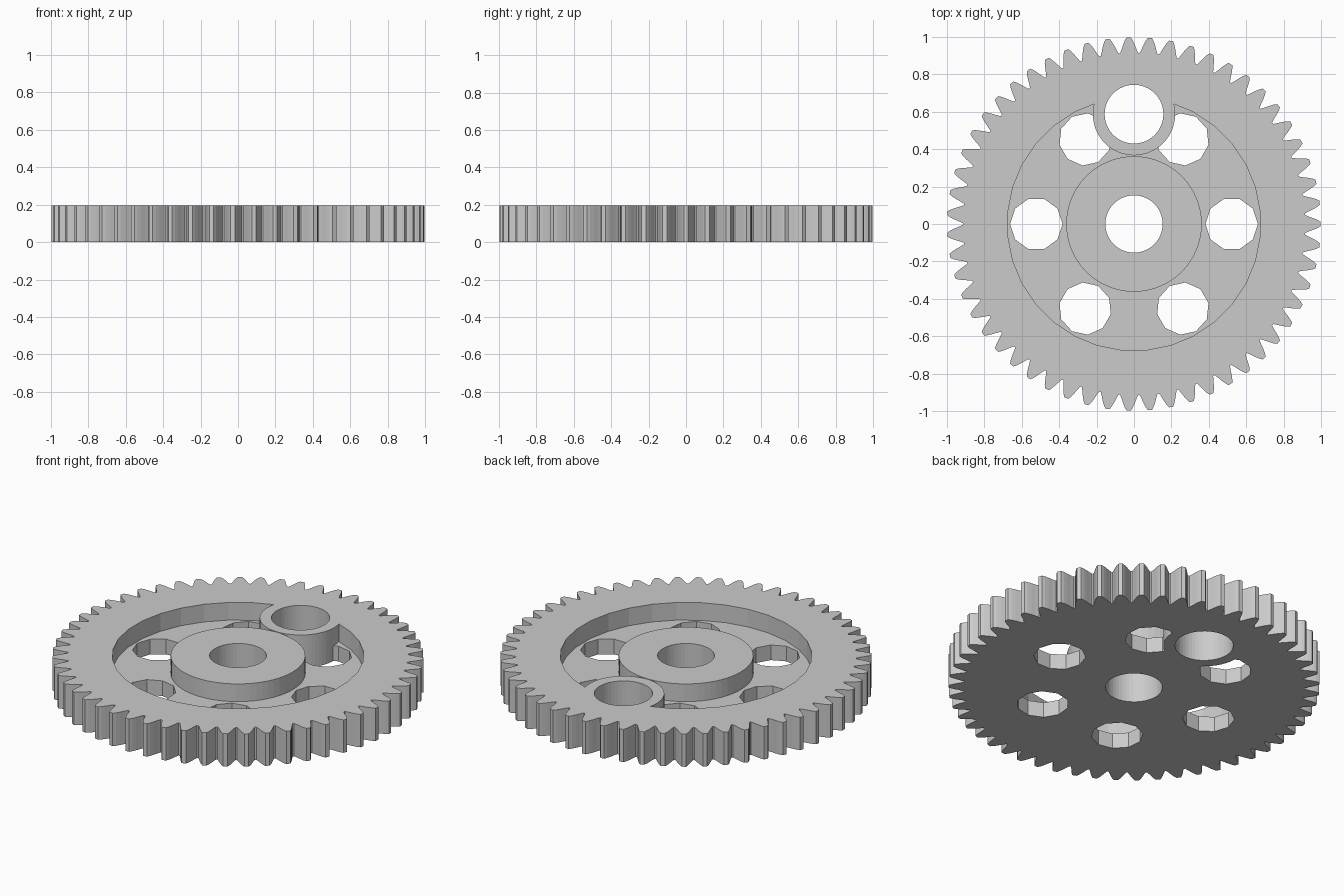
import bpy, bmesh
from math import sin, cos, pi, tau

if "Cube" in bpy.data.objects:
    bpy.data.objects.remove(bpy.data.objects["Cube"])

H = 0.195        # gear thickness
FLOOR = 0.09     # height of the recess floor
TEETH = 55

steel = bpy.data.materials.new("grey steel")
steel.diffuse_color = (0.6, 0.6, 0.6, 1)
steel.use_nodes = True
steel.node_tree.nodes["Principled BSDF"].inputs["Base Color"].default_value = steel.diffuse_color


def prism(name, points, z0, z1):
    """Extrude a closed outline from z0 to z1."""
    bm = bmesh.new()
    face = bm.faces.new([bm.verts.new((x, y, z0)) for x, y in points])
    ext = bmesh.ops.extrude_face_region(bm, geom=[face])
    top = [v for v in ext["geom"] if isinstance(v, bmesh.types.BMVert)]
    bmesh.ops.translate(bm, vec=(0, 0, z1 - z0), verts=top)
    bmesh.ops.recalc_face_normals(bm, faces=bm.faces)
    me = bpy.data.meshes.new(name)
    bm.to_mesh(me)
    bm.free()
    me.materials.append(steel)
    ob = bpy.data.objects.new(name, me)
    bpy.context.collection.objects.link(ob)
    return ob


def disc(cx, cy, r, n, turn=0.0):
    return [(cx + r * cos(turn + tau * i / n), cy + r * sin(turn + tau * i / n))
            for i in range(n)]


def combine(target, tool, operation):
    """Apply a boolean and discard the tool."""
    mod = target.modifiers.new("cut", 'BOOLEAN')
    mod.object, mod.operation, mod.solver = tool, operation, 'EXACT'
    bpy.context.view_layer.objects.active = target
    bpy.ops.object.modifier_apply(modifier=mod.name)
    bpy.data.objects.remove(tool)


# Toothed body: one tooth flank profile (radius, angle from tooth centre), mirrored
pitch = tau / TEETH
flank = [(0.915, 0.46 * pitch), (0.935, 0.37 * pitch), (0.96, 0.28 * pitch),
         (0.982, 0.19 * pitch), (0.998, 0.10 * pitch)]
tooth = [(r, -a) for r, a in flank] + [(r, a) for r, a in reversed(flank)]
outline = [(r * cos(i * pitch + a), r * sin(i * pitch + a))
           for i in range(TEETH) for r, a in tooth]
gear = prism("gear_wheel", outline, 0, H)

# Recess with six ten-sided lightening holes, leaving the hub and offset boss solid
BOSS_Y = 0.587
pocket = prism("recess_cutter", disc(0, 0, 0.677, 32, pi / 32), FLOOR, H + 0.1)
for k in range(6):
    a = k * pi / 3
    hole = disc(0.522 * cos(a), 0.522 * sin(a), 0.14, 10, a)
    combine(pocket, prism("hole_cutter", hole, -0.1, H + 0.05), 'UNION')
combine(pocket, prism("hub_core", disc(0, 0, 0.362, 64), -0.3, H + 0.3), 'DIFFERENCE')
combine(pocket, prism("boss_core", disc(0, BOSS_Y, 0.22, 64), -0.3, H + 0.3), 'DIFFERENCE')
combine(gear, pocket, 'DIFFERENCE')

# Shaft bore and crank pin bore
for y, r in ((0, 0.153), (BOSS_Y, 0.157)):
    combine(gear, prism("bore_cutter", disc(0, y, r, 48), -0.2, H + 0.2), 'DIFFERENCE')
